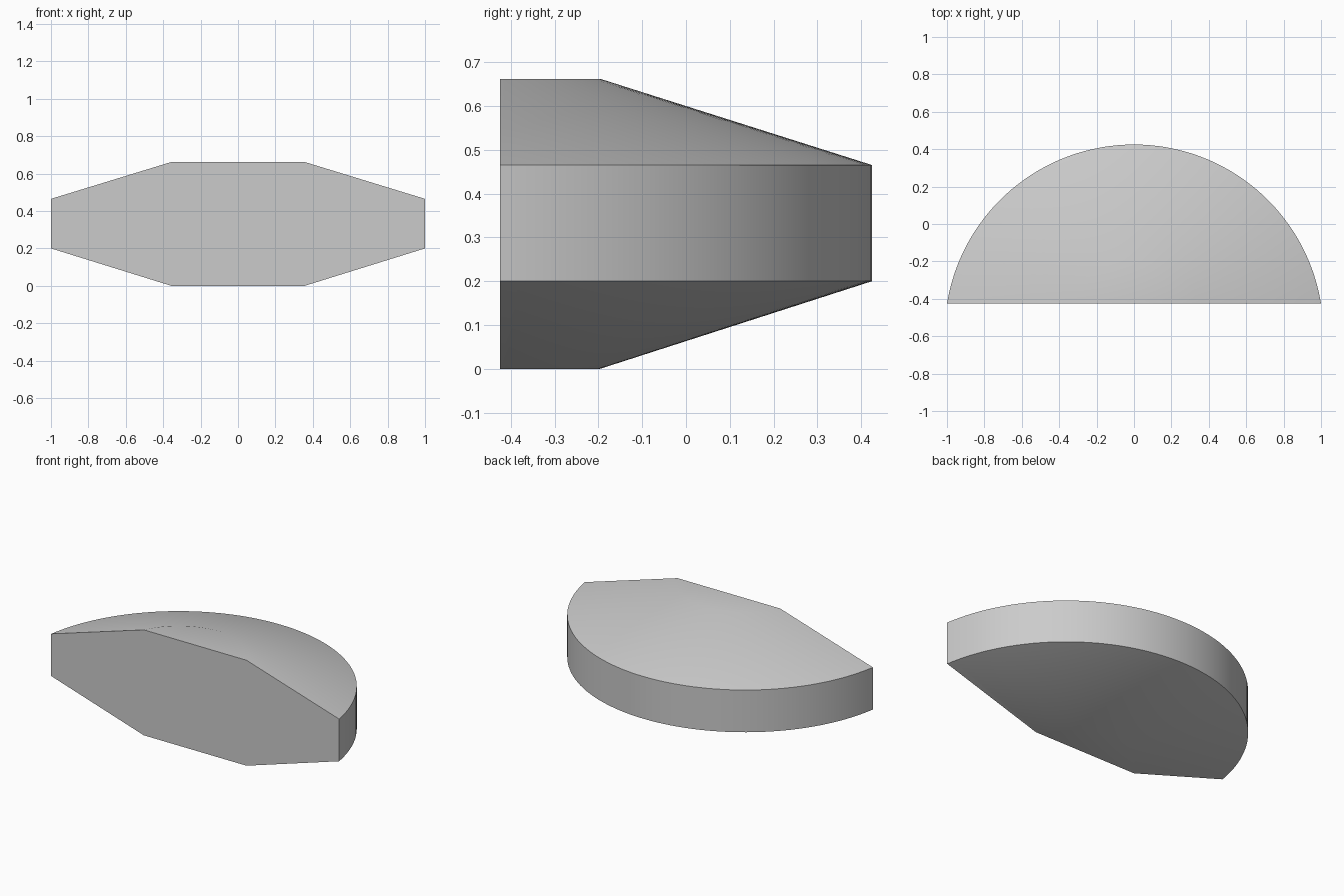
import bpy, bmesh, math

cube = bpy.data.objects.get("Cube")
if cube:
    bpy.data.objects.remove(cube, do_unlink=True)

SEGMENTS = 64
FRONT_Y = -0.425
CENTRE_Y = -0.588


def arc(bm, radius, z):
    """Arc of verts from the right end of the flat front to the left end."""
    start = math.asin((FRONT_Y - CENTRE_Y) / radius)
    verts = []
    for i in range(SEGMENTS + 1):
        a = start + (math.pi - 2 * start) * i / SEGMENTS
        verts.append(bm.verts.new((radius * math.cos(a),
                                   CENTRE_Y + radius * math.sin(a), z)))
    return verts


# Bevelled half disc: four arcs lofted from bottom to top
bm = bmesh.new()
profile = [(0.392, 0.0), (1.013, 0.2), (1.013, 0.465), (0.392, 0.662)]
rings = [arc(bm, r, z) for r, z in profile]
for low, high in zip(rings, rings[1:]):
    for i in range(SEGMENTS):
        bm.faces.new((low[i], low[i + 1], high[i + 1], high[i]))

# Flat bottom, top and front
bm.faces.new(rings[0])
bm.faces.new(rings[-1])
bm.faces.new([r[0] for r in rings] + [r[-1] for r in reversed(rings)])
bmesh.ops.recalc_face_normals(bm, faces=bm.faces)

mesh = bpy.data.meshes.new("half_disc")
bm.to_mesh(mesh)
bm.free()
body = bpy.data.objects.new("half_disc", mesh)
bpy.context.collection.objects.link(body)

# Plain grey material
grey = bpy.data.materials.new("light_grey")
grey.use_nodes = True
colour = (0.6, 0.6, 0.6, 1)
grey.diffuse_color = colour
grey.node_tree.nodes["Principled BSDF"].inputs["Base Color"].default_value = colour
mesh.materials.append(grey)

# Smooth curved sides, crisp rims
bpy.ops.object.select_all(action="DESELECT")
body.select_set(True)
bpy.context.view_layer.objects.active = body
bpy.ops.object.shade_smooth_by_angle(angle=math.radians(30))
